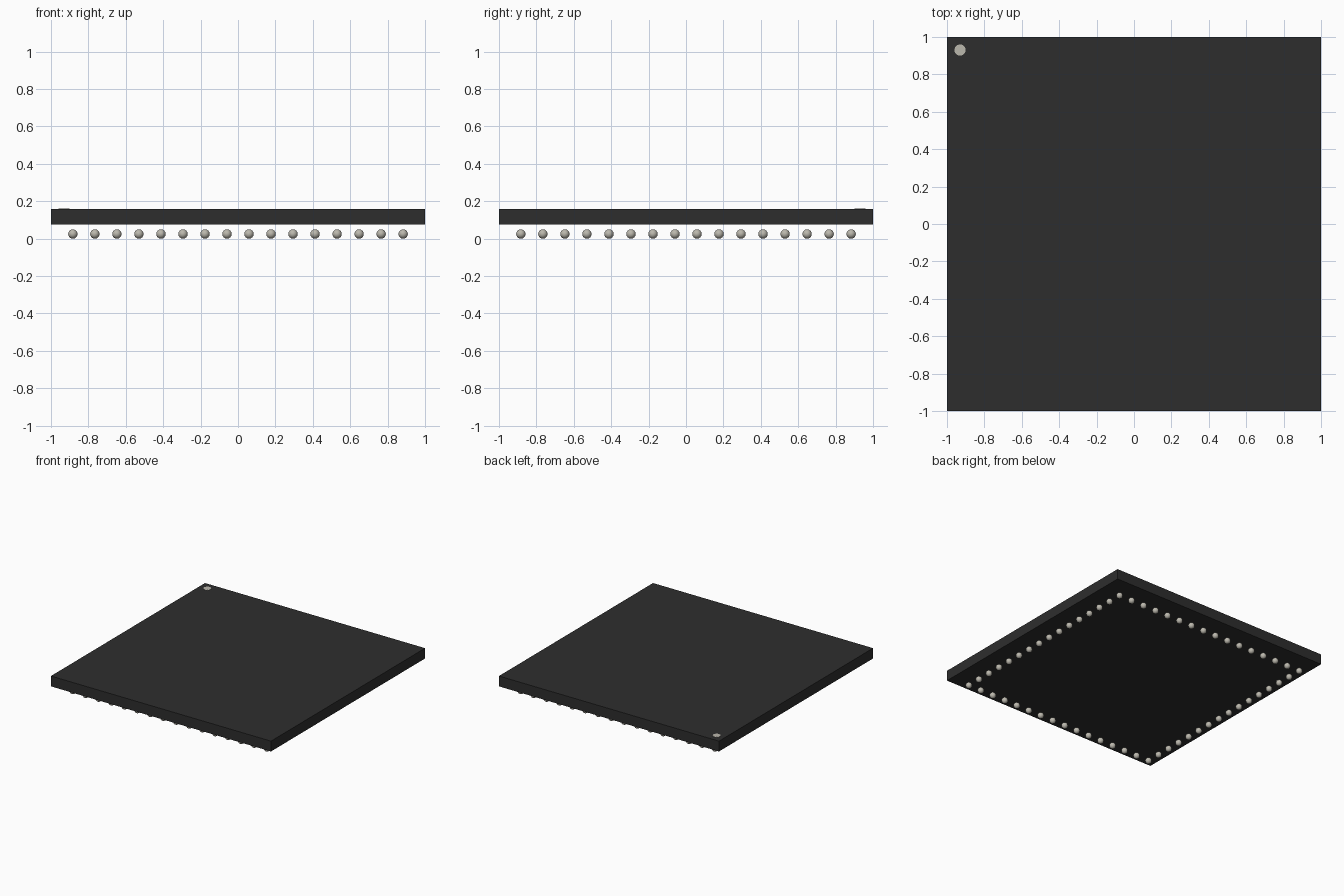
import bpy

if "Cube" in bpy.data.objects:
    bpy.data.objects.remove(bpy.data.objects["Cube"], do_unlink=True)


def make_material(name, color, roughness):
    mat = bpy.data.materials.new(name)
    mat.use_nodes = True
    mat.diffuse_color = color
    bsdf = mat.node_tree.nodes["Principled BSDF"]
    bsdf.inputs["Base Color"].default_value = color
    bsdf.inputs["Roughness"].default_value = roughness
    return mat


def finish(name, mat):
    obj = bpy.context.object
    obj.name = name
    obj.data.materials.append(mat)
    return obj


black = make_material("black plastic", (0.027, 0.027, 0.027, 1), 0.6)
solder = make_material("solder grey", (0.50, 0.48, 0.42, 1), 0.4)

BOTTOM, TOP = 0.075, 0.16
RADIUS = 0.025
COUNT = 16
REACH = 0.883

# Flat square package body
bpy.ops.mesh.primitive_cube_add(size=1, location=(0, 0, (BOTTOM + TOP) / 2))
body = finish("package_body", black)
body.scale = (2, 2, TOP - BOTTOM)

# Round marker plate on the top corner
bpy.ops.mesh.primitive_cylinder_add(vertices=24, radius=0.03, depth=0.004,
                                    location=(-0.93, 0.93, TOP))
finish("corner_marker", solder)

# Solder ball, shared by the whole ring
bpy.ops.mesh.primitive_uv_sphere_add(segments=12, ring_count=8, radius=RADIUS,
                                     location=(-REACH, -REACH, RADIUS))
first = finish("solder_ball", solder)
bpy.ops.object.shade_smooth()

# Square ring of balls under the body edge
pitch = 2 * REACH / (COUNT - 1)
for i in range(COUNT):
    for j in range(COUNT):
        on_edge = i in (0, COUNT - 1) or j in (0, COUNT - 1)
        if on_edge and (i, j) != (0, 0):
            ball = bpy.data.objects.new("solder_ball", first.data)
            ball.location = (i * pitch - REACH, j * pitch - REACH, RADIUS)
            bpy.context.collection.objects.link(ball)
